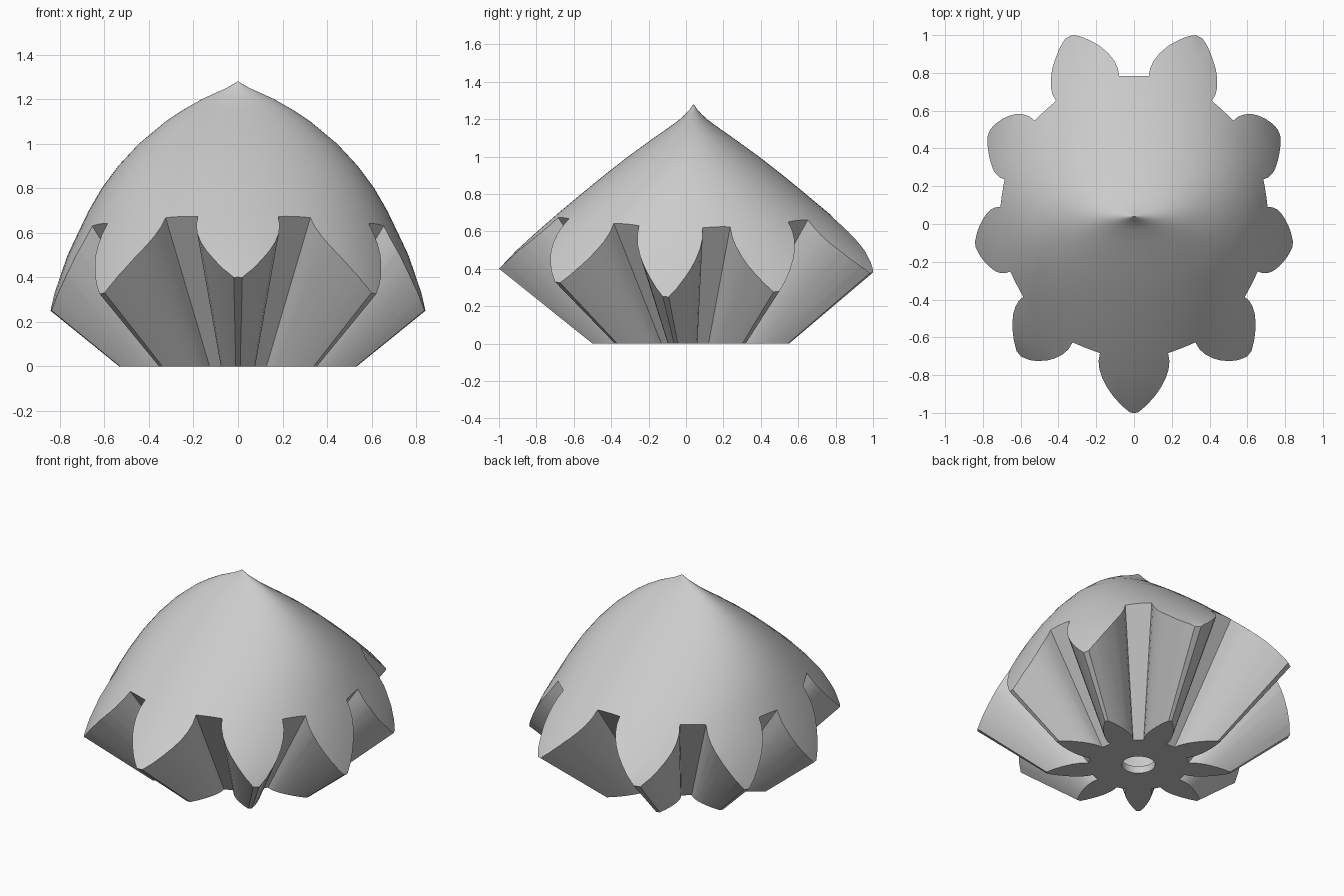
import bpy, bmesh, math
from mathutils import Vector, Matrix

if "Cube" in bpy.data.objects:
    bpy.data.objects.remove(bpy.data.objects["Cube"])

PETALS = 9
CENTRE_Y = 0.04
FLARE = 2.31      # growth of the star section per unit of height

grey = bpy.data.materials.new("light grey")
grey.use_nodes = True
grey.diffuse_color = (0.6, 0.6, 0.6, 1)
grey.node_tree.nodes["Principled BSDF"].inputs["Base Color"].default_value = (0.6, 0.6, 0.6, 1)


def loft(name, rings):
    """Closed solid through a stack of equal-length rings."""
    bm = bmesh.new()
    loops = [[bm.verts.new(p) for p in ring] for ring in rings]
    n = len(loops[0])
    for low, high in zip(loops, loops[1:]):
        for i in range(n):
            j = (i + 1) % n
            bm.faces.new((low[i], low[j], high[j], high[i]))
    bm.faces.new(loops[0][::-1])
    bm.faces.new(loops[-1])
    bmesh.ops.recalc_face_normals(bm, faces=bm.faces)
    mesh = bpy.data.meshes.new(name)
    bm.to_mesh(mesh)
    bm.free()
    mesh.materials.append(grey)
    ob = bpy.data.objects.new(name, mesh)
    bpy.context.collection.objects.link(ob)
    return ob


def ellipse(a, b, z, n=96):
    turn = [2 * math.pi * i / n for i in range(n)]
    return [Vector((a * math.cos(t), CENTRE_Y + b * math.sin(t), z)) for t in turn]


def combine(target, tool, operation):
    mod = target.modifiers.new(operation.lower(), 'BOOLEAN')
    mod.operation, mod.solver, mod.object = operation, 'EXACT', tool
    bpy.context.view_layer.objects.active = target
    bpy.ops.object.modifier_apply(modifier=mod.name)
    bpy.data.objects.remove(tool)


# Flared star: one half petal outline (half width, radius), mirrored and repeated
half = [(0.0706, 0.283), (0.076, 0.31), (0.077, 0.34), (0.073, 0.375),
        (0.065, 0.41), (0.052, 0.45), (0.034, 0.495), (0.01, 0.54)]
petal = [Vector((-w, -r, 0)) for w, r in half] + [Vector((w, -r, 0)) for w, r in reversed(half)]
star = [Matrix.Rotation(2 * math.pi * k / PETALS, 3, 'Z') @ p
        for k in range(PETALS) for p in petal]


def star_ring(z):
    s = 1 + FLARE * z
    return [Vector((p.x * s, p.y * s + CENTRE_Y, z)) for p in star]


flower = loft("petal_dome", [star_ring(0), star_ring(1.4)])

# Pointed dome: oval rings given as (height, x radius, y radius)
dome_profile = [(-0.1, 0.91, 1.28), (0.1, 0.885, 1.19), (0.25, 0.848, 1.11), (0.33, 0.825, 1.08),
                (0.4, 0.80, 1.04), (0.5, 0.765, 0.945), (0.6, 0.718, 0.835),
                (0.7, 0.67, 0.72), (0.8, 0.612, 0.60), (0.9, 0.538, 0.478),
                (1.0, 0.445, 0.35), (1.1, 0.325, 0.212), (1.15, 0.25, 0.14),
                (1.2, 0.163, 0.072), (1.225, 0.108, 0.045), (1.25, 0.052, 0.022),
                (1.28, 0.001, 0.001)]
dome = loft("dome_cutter", [ellipse(a, b, z) for z, a, b in dome_profile])
combine(flower, dome, 'INTERSECT')

# Round hole through the base into a wider hollow
hole = loft("hole_cutter", [ellipse(r, r, z, 48) for r, z in
                            [(0.097, -0.1), (0.097, 0.045), (0.2, 0.046), (0.3, 0.5), (0.1, 0.8)]])
combine(flower, hole, 'DIFFERENCE')

for o in bpy.context.selected_objects:
    o.select_set(False)
flower.select_set(True)
bpy.context.view_layer.objects.active = flower
bpy.ops.object.shade_smooth_by_angle(angle=math.radians(25))
